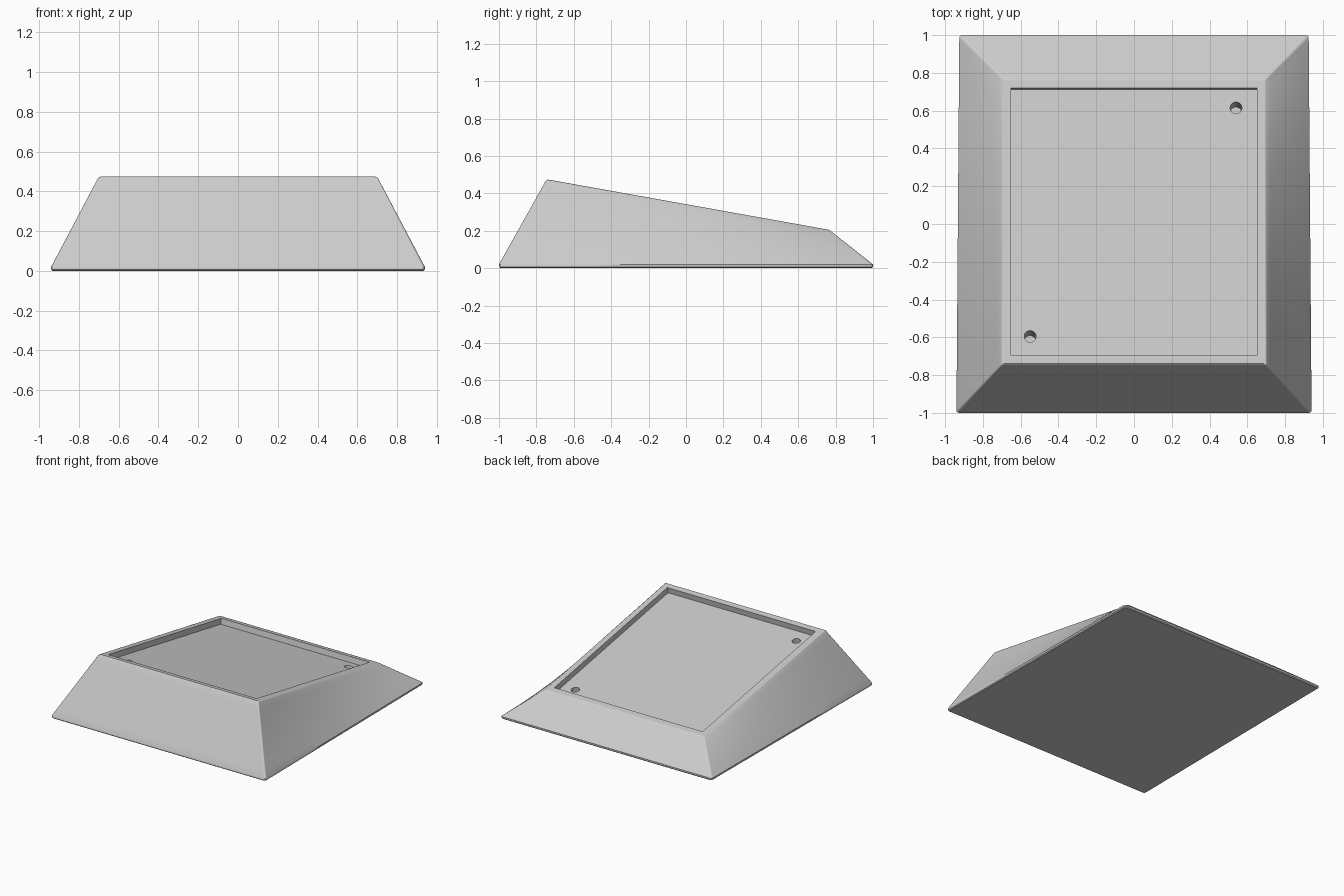
import bpy, bmesh, math
from mathutils import Matrix, Vector

if "Cube" in bpy.data.objects:
    bpy.data.objects.remove(bpy.data.objects["Cube"], do_unlink=True)

grey = bpy.data.materials.new("light grey")
grey.use_nodes = True
GREY = (0.6, 0.6, 0.6, 1)
grey.diffuse_color = GREY
grey.node_tree.nodes["Principled BSDF"].inputs["Base Color"].default_value = GREY

# Sloping deck: high at the front, low at the back
FRONT_Y, BACK_Y, FRONT_Z, BACK_Z = -0.745, 0.765, 0.475, 0.205
SLOPE = (BACK_Z - FRONT_Z) / (BACK_Y - FRONT_Y)
TILT = Matrix.Rotation(math.atan(SLOPE), 4, 'X')
RIM, SPANS, LEVELS, ARC = 0.02, 12, 10, 4


def deck_z(y):
    return FRONT_Z + SLOPE * (y - FRONT_Y)


def outline(front_w, back_w, front_y, back_y, inset, radius):
    """Rounded four-sided outline with evenly divided sides."""
    corners = [(front_w, front_y, 1, -1), (back_w, back_y, 1, 1),
               (-back_w, back_y, -1, 1), (-front_w, front_y, -1, -1)]
    arcs = []
    for i, (x, y, sx, sy) in enumerate(corners):
        centre = Vector((x - sx * (inset + radius), y - sy * (inset + radius)))
        start = (i - 1) * math.pi / 2
        arcs.append([centre + radius * Vector((math.cos(a), math.sin(a)))
                     for a in (start + k * math.pi / 2 / ARC for k in range(ARC + 1))])
    points = []
    for i, arc in enumerate(arcs):
        points += arc
        nxt = arcs[(i + 1) % 4][0]
        points += [arc[-1].lerp(nxt, k / SPANS) for k in range(1, SPANS)]
    return points


def base_ring(z, inset):
    return [p.to_3d() + Vector((0, 0, z)) for p in outline(0.94, 0.925, -1, 1, inset, 0.015)]


def deck_ring(inset):
    return [Vector((p.x, p.y, deck_z(p.y)))
            for p in outline(0.70, 0.695, FRONT_Y, BACK_Y, inset, 0.006)]


# Wedge body: rounded rim, ruled sides, softened deck edge
low, high = base_ring(RIM, 0), deck_ring(0)
rings = [base_ring(0, 0.008), base_ring(0.006, 0.001)]
rings += [[a.lerp(b, k / LEVELS) for a, b in zip(low, high)] for k in range(LEVELS)]
rings += [[a.lerp(b, 0.985) for a, b in zip(low, high)], deck_ring(0.006)]

bm = bmesh.new()
loops = [[bm.verts.new(p) for p in ring] for ring in rings]
count = len(low)
for a, b in zip(loops, loops[1:]):
    for i in range(count):
        j = (i + 1) % count
        bm.faces.new((a[i], a[j], b[j], b[i]))
bm.faces.new(loops[0][::-1])
bm.faces.new(loops[-1])
bmesh.ops.recalc_face_normals(bm, faces=bm.faces)
mesh = bpy.data.meshes.new("wedge_body")
bm.to_mesh(mesh)
bm.free()
mesh.materials.append(grey)
body = bpy.data.objects.new("wedge_body", mesh)
bpy.context.collection.objects.link(body)
bpy.context.view_layer.objects.active = body
body.select_set(True)


def cut(name, fill):
    """Subtract a temporary solid made by fill(bm) from the body."""
    cutter_bm = bmesh.new()
    fill(cutter_bm)
    cutter_mesh = bpy.data.meshes.new(name)
    cutter_bm.to_mesh(cutter_mesh)
    cutter_bm.free()
    cutter_mesh.materials.append(grey)
    cutter = bpy.data.objects.new(name, cutter_mesh)
    cutter.hide_render = True
    bpy.context.collection.objects.link(cutter)
    mod = body.modifiers.new(name, 'BOOLEAN')
    mod.operation, mod.solver, mod.object = 'DIFFERENCE', 'EXACT', cutter
    bpy.ops.object.modifier_apply(modifier=name)
    bpy.data.objects.remove(cutter, do_unlink=True)


# Shallow tray sunk square to the deck
TRAY_DEPTH, TRAY_FRONT, TRAY_BACK = 0.045, -0.695, 0.72
mid = (TRAY_FRONT + TRAY_BACK) / 2
length = (TRAY_BACK - TRAY_FRONT) * math.hypot(1, SLOPE)
cut("tray_cutter", lambda b: bmesh.ops.create_cube(
    b, size=1, matrix=Matrix.Translation((0, mid, deck_z(mid))) @ TILT
    @ Matrix.Diagonal((1.30, length, 2 * TRAY_DEPTH, 1))))

# Two blind screw holes in opposite corners of the tray
HOLE_DEPTH = 0.15
for x, y in ((0.54, 0.615), (-0.55, -0.595)):
    place = Matrix.Translation((x, y, deck_z(y) - TRAY_DEPTH)) @ TILT
    cut("hole_cutter", lambda b: bmesh.ops.create_cone(
        b, cap_ends=True, segments=32, radius1=0.031, radius2=0.031,
        depth=2 * HOLE_DEPTH, matrix=place))

bpy.ops.object.shade_smooth_by_angle(angle=math.radians(35))
weighted = body.modifiers.new("weighted_normals", 'WEIGHTED_NORMAL')
weighted.keep_sharp = True
